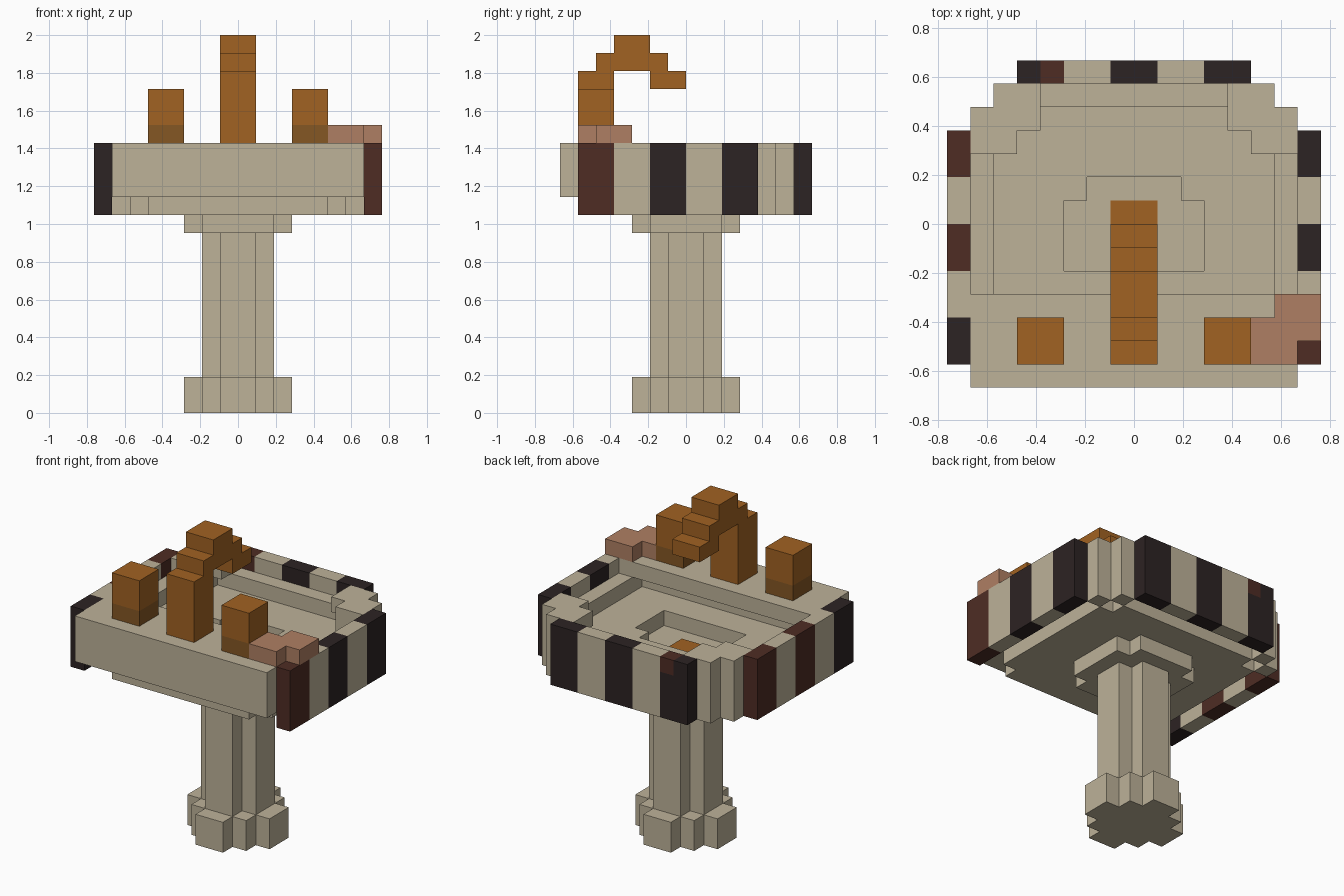
import bpy
import bmesh

cube = bpy.data.objects.get("Cube")
if cube:
    bpy.data.objects.remove(cube, do_unlink=True)

U = 2 / 21  # one block


def material(name, rgb):
    lin = [((c / 255 + 0.055) / 1.055) ** 2.4 for c in rgb] + [1.0]
    m = bpy.data.materials.new(name)
    m.use_nodes = True
    m.diffuse_color = lin
    bsdf = m.node_tree.nodes["Principled BSDF"]
    bsdf.inputs["Base Color"].default_value = lin
    bsdf.inputs["Roughness"].default_value = 0.8
    return m


STONE = material("stone", (189, 178, 153))
COPPER = material("copper", (161, 98, 34))
BRONZE = material("dark bronze", (133, 87, 36))
SOAP = material("soap pink", (175, 127, 99))
BLACK = material("near black", (44, 35, 35))
BROWN = material("dark brown", (78, 44, 36))


def blocks(name, mat, boxes, mirror=False):
    """One object from boxes (x0, x1, y0, y1, z0, z1) in block units."""
    bm = bmesh.new()
    if mirror:
        boxes = boxes + [(-b, -a, *rest) for a, b, *rest in boxes]
    for x0, x1, y0, y1, z0, z1 in boxes:
        geom = bmesh.ops.create_cube(bm, size=1)
        for v in geom["verts"]:
            v.co.x = (x0 if v.co.x < 0 else x1) * U
            v.co.y = (y0 if v.co.y < 0 else y1) * U
            v.co.z = (z0 if v.co.z < 0 else z1) * U
    me = bpy.data.meshes.new(name)
    bm.to_mesh(me)
    bm.free()
    me.materials.append(mat)
    ob = bpy.data.objects.new(name, me)
    bpy.context.collection.objects.link(ob)
    return ob


def layer(rects, z0, z1):
    return [(*r, z0, z1) for r in rects]


# Pedestal: stepped foot, cross-shaped column, bracket
blocks("pedestal_foot", STONE,
       layer([(-3, 3, -1, 1), (-2, 2, -2, 2), (-1, 1, -3, 3)], 0, 2))
blocks("pedestal_column", STONE,
       layer([(-2, 2, -1, 1), (-1, 1, -2, 2)], 2, 10))
blocks("pedestal_bracket", STONE,
       layer([(-3, 3, -2, 2), (-2, 2, -3, 3)], 10, 11))

# Basin: bottom plate, floor with drain pit, ledge and rim
blocks("basin_underplate", STONE,
       layer([(-6, 6, -5, 4), (-5, 5, -6, -5), (-5, 5, 4, 5)], 11, 12))
blocks("basin_corner_feet", STONE,
       layer([(6, 7, 4, 5), (5, 6, 5, 6)], 11, 12), mirror=True)
blocks("basin_floor", STONE,
       layer([(-7, 7, -7, -2), (-7, -3, -2, 1), (3, 7, -2, 1),
              (-7, -2, 1, 2), (2, 7, 1, 2),
              (-7, 7, 2, 5), (-6, 6, 5, 6)], 12, 13))
blocks("basin_ledge", STONE,
       layer([(-7, 7, -7, -4), (-7, -6, -4, 3), (6, 7, -4, 3),
              (-7, -5, 3, 5), (5, 7, 3, 5), (-6, 6, 5, 6)], 13, 14))
blocks("basin_counter", STONE, layer([(-7, 7, -7, -3)], 14, 15))
blocks("basin_rim_corners", STONE,
       layer([(5, 7, 3, 4), (4, 7, 4, 5), (4, 6, 5, 6)], 14, 15), mirror=True)
blocks("drain", COPPER, [(-1, 1, -1, 1, 12, 12.05)])

# Striped side walls, listed front to back
for side, x0, colours in (
        ("right_hand", -8, (BLACK, STONE, BROWN, STONE, BROWN)),
        ("left_hand", 7, (BROWN, STONE, BLACK, STONE, BLACK))):
    for i, mat in enumerate(colours):
        y = -6 + 2 * i
        blocks(f"{side}_wall_stripe_{i + 1}", mat, [(x0, x0 + 1, y, y + 2, 11, 15)])

# Striped back wall, with one odd brown block at the top
for i, mat in enumerate((STONE, BLACK, STONE, BLACK)):
    x = -3 + 2 * i
    blocks(f"back_wall_stripe_{i + 2}", mat, [(x, x + 2, 6, 7, 11, 15)])
blocks("back_wall_stripe_1", BLACK, [(-5, -3, 6, 7, 11, 14), (-5, -4, 6, 7, 14, 15)])
blocks("back_wall_brown_block", BROWN, [(-4, -3, 6, 7, 14, 15)])

# Taps and arched spout
for side, x in (("right", -5), ("left", 3)):
    blocks(f"{side}_tap_base", BRONZE, [(x, x + 2, -6, -4, 15, 16)])
    blocks(f"{side}_tap_handle", COPPER, [(x, x + 2, -6, -4, 16, 18)])
blocks("spout", COPPER,
       [(-1, 1, *r) for r in ((-6, -4, 15, 19), (-5, -4, 19, 20), (-4, -2, 19, 21),
                              (-2, -1, 19, 20), (-2, 0, 18, 19))])

# Bar of soap on the corner
blocks("soap", SOAP, layer([(5, 7, -6, -5), (5, 8, -5, -4), (6, 8, -4, -3)], 15, 16))
